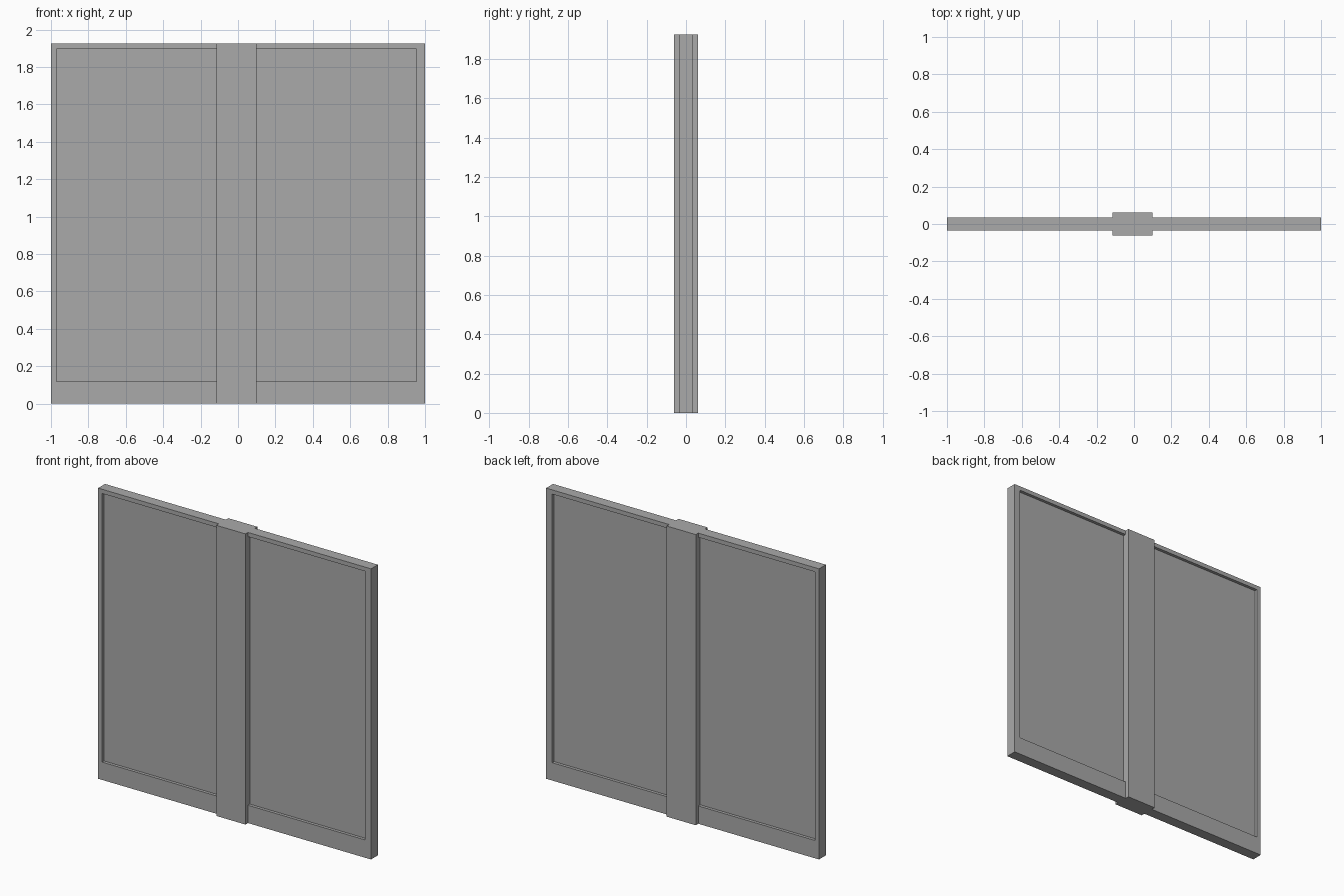
import bpy
import bmesh
from mathutils import Vector

cube = bpy.data.objects.get("Cube")
if cube:
    bpy.data.objects.remove(cube, do_unlink=True)

grey = bpy.data.materials.new("plain_grey")
grey.use_nodes = True
colour = (0.4, 0.4, 0.4, 1)
grey.diffuse_color = colour
grey.node_tree.nodes["Principled BSDF"].inputs["Base Color"].default_value = colour


def new_object(name, bm):
    mesh = bpy.data.meshes.new(name)
    bmesh.ops.recalc_face_normals(bm, faces=bm.faces[:])
    bm.to_mesh(mesh)
    bm.free()
    mesh.materials.append(grey)
    obj = bpy.data.objects.new(name, mesh)
    bpy.context.collection.objects.link(obj)
    return obj


def box(name, x0, x1, half_depth, z0, z1):
    bm = bmesh.new()
    bmesh.ops.create_cube(bm, size=1)
    for v in bm.verts:
        v.co = Vector((x1 if v.co.x > 0 else x0,
                       half_depth if v.co.y > 0 else -half_depth,
                       z1 if v.co.z > 0 else z0))
    return new_object(name, bm)


def frame(name, outer, inner, half_depth):
    """Rectangular ring with a through opening; each rectangle is x0, x1, z0, z1."""
    bm = bmesh.new()
    loops = []
    for x0, x1, z0, z1 in (outer, inner):
        for y in (-half_depth, half_depth):
            loops.append([bm.verts.new((x, y, z))
                          for x, z in ((x0, z0), (x1, z0), (x1, z1), (x0, z1))])
    front_out, back_out, front_in, back_in = loops
    for a, b in ((front_out, front_in), (front_in, back_in),
                 (back_in, back_out), (back_out, front_out)):
        for i in range(4):
            j = (i + 1) % 4
            bm.faces.new((a[i], a[j], b[j], b[i]))
    return new_object(name, bm)


height = 1.925
opening = (-0.97, 0.955, 0.118, 1.897)

# Outer frame with a deeper bottom rail
frame("outer_frame", (-1, 1, 0, height), opening, 0.036)

# Central post standing proud on both sides
post_left, post_right = -0.115, 0.098
box("centre_post", post_left, post_right, 0.062, 0, height)

# Recessed panels on each side of the post
x0, x1, z0, z1 = opening
box("right_panel", x0, post_left, 0.016, z0, z1)
box("left_panel", post_right, x1, 0.016, z0, z1)
